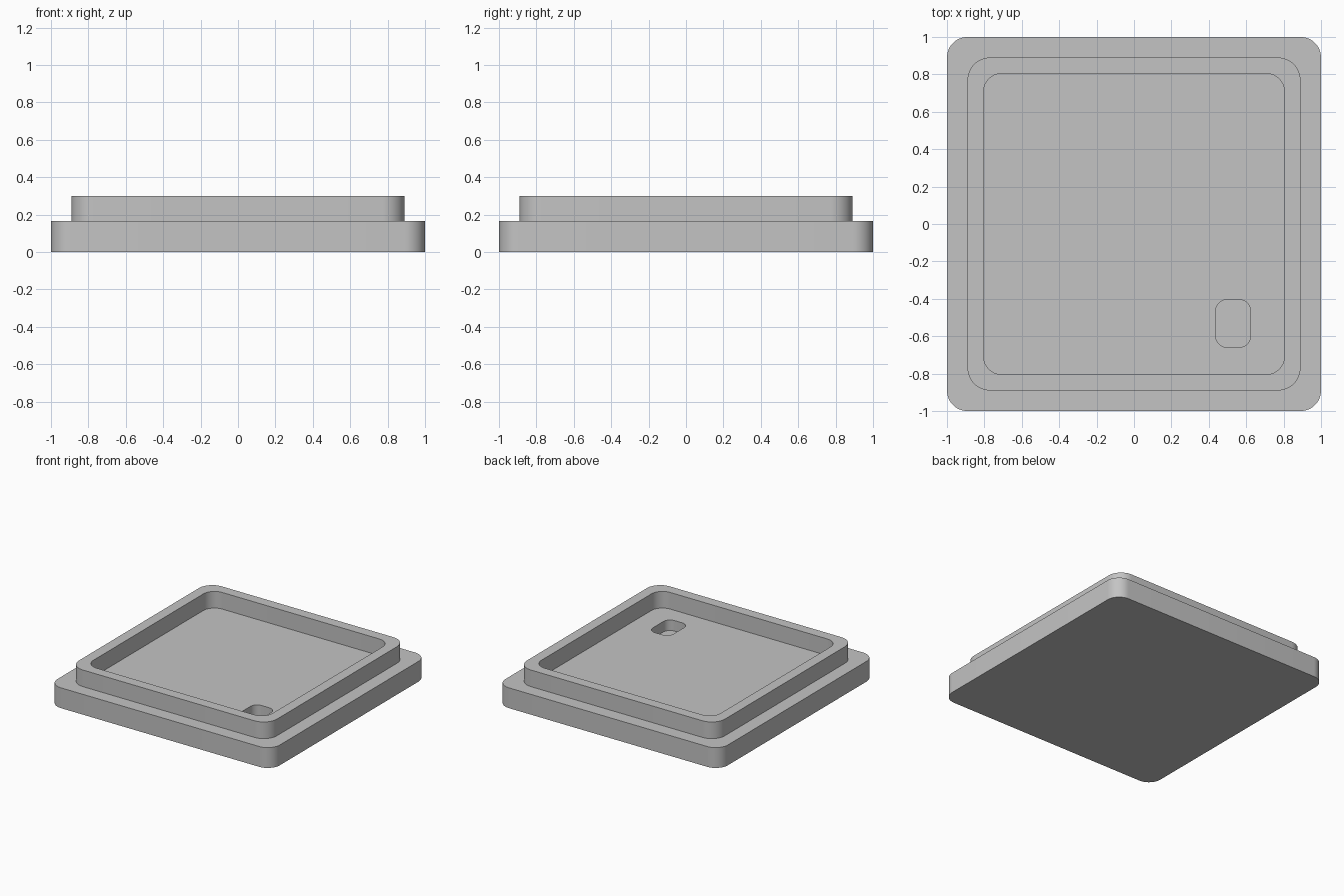
import bpy, bmesh
from math import cos, sin, pi, radians

cube = bpy.data.objects.get("Cube")
if cube:
    bpy.data.objects.remove(cube, do_unlink=True)

CORNER_STEPS = 12


def rounded_ring(bm, cx, cy, hx, hy, r, z):
    """Ring of vertices along a rounded rectangle, counter-clockwise."""
    ring = []
    for quarter, (sx, sy) in enumerate(((1, 1), (-1, 1), (-1, -1), (1, -1))):
        for i in range(CORNER_STEPS + 1):
            a = (quarter + i / CORNER_STEPS) * pi / 2
            ring.append(bm.verts.new((cx + sx * (hx - r) + r * cos(a),
                                      cy + sy * (hy - r) + r * sin(a), z)))
    return ring


def build_tray(name, rings, material):
    """Join successive rings into one closed solid."""
    bm = bmesh.new()
    loops = [rounded_ring(bm, *ring) for ring in rings]
    for low, high in zip(loops, loops[1:]):
        for i in range(len(low)):
            j = (i + 1) % len(low)
            bm.faces.new((low[i], low[j], high[j], high[i]))
    bm.faces.new(loops[0][::-1])
    bm.faces.new(loops[-1])
    mesh = bpy.data.meshes.new(name)
    bm.to_mesh(mesh)
    bm.free()
    mesh.materials.append(material)
    obj = bpy.data.objects.new(name, mesh)
    bpy.context.collection.objects.link(obj)
    return obj


grey = bpy.data.materials.new("plain_grey")
grey.use_nodes = True
grey.diffuse_color = (0.55, 0.55, 0.55, 1)
grey.node_tree.nodes["Principled BSDF"].inputs["Base Color"].default_value = grey.diffuse_color

STEP_Z, RIM_Z, POCKET_Z = 0.165, 0.30, 0.08
pocket = (0.53, -0.532, 0.093, 0.127, 0.06)

lid = build_tray("stepped_lid", [
    (0, 0, 1, 1, 0.11, 0),               # base underside
    (0, 0, 1, 1, 0.11, STEP_Z),          # base top edge
    (0, 0, 0.89, 0.89, 0.12, STEP_Z),    # foot of the lip
    (0, 0, 0.89, 0.89, 0.12, RIM_Z),     # outer rim
    (0, 0, 0.805, 0.805, 0.10, RIM_Z),   # inner rim
    (0, 0, 0.805, 0.805, 0.10, STEP_Z),  # recessed floor
    (*pocket, STEP_Z),                   # pocket opening
    (*pocket, POCKET_Z),                 # pocket bottom
], grey)

# Smooth rounded corners with crisp edges
bpy.ops.object.select_all(action="DESELECT")
lid.select_set(True)
bpy.context.view_layer.objects.active = lid
bpy.ops.object.shade_smooth_by_angle(angle=radians(30))
